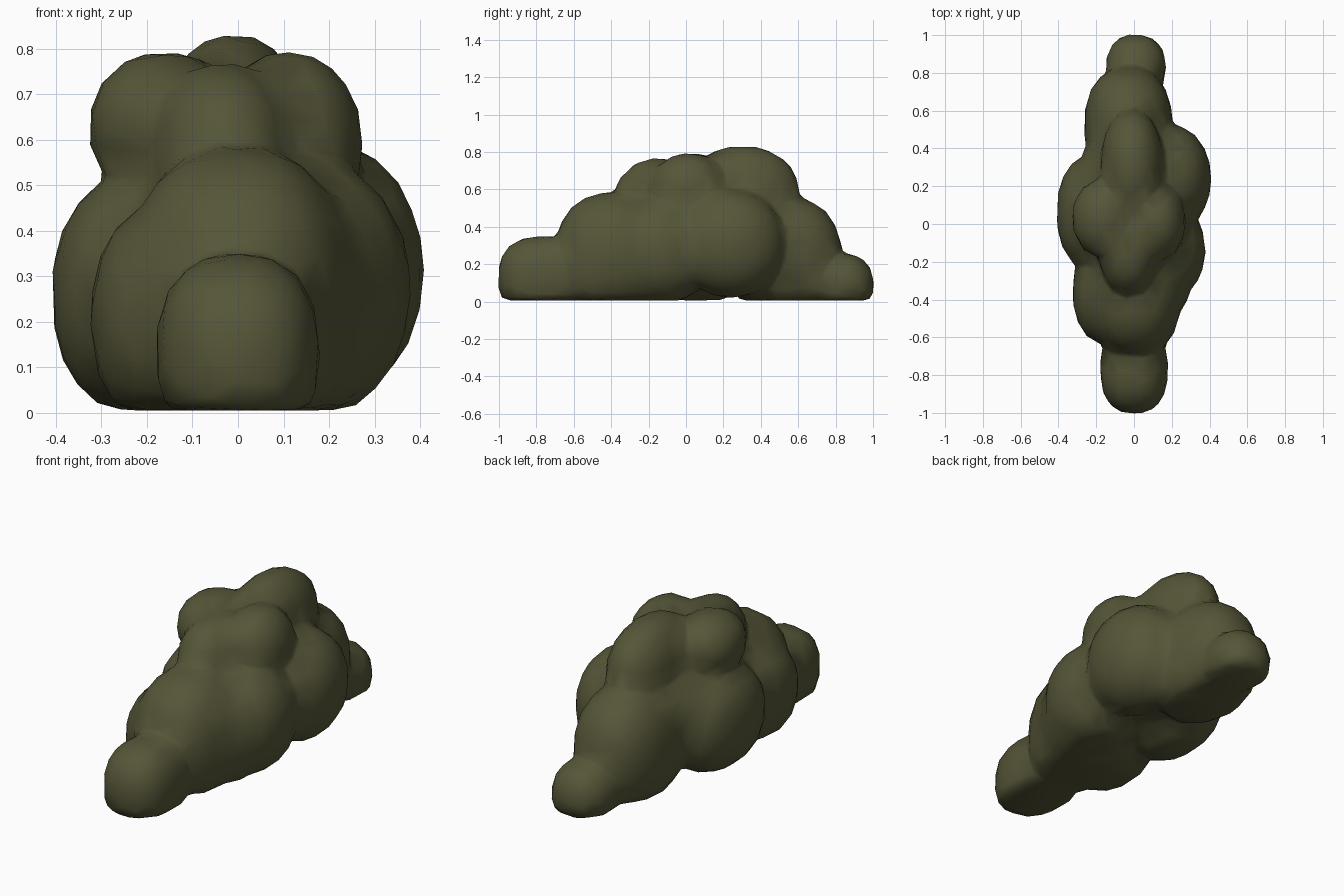
import bpy, bmesh
from mathutils import Vector

cube = bpy.data.objects.get("Cube")
if cube:
    bpy.data.objects.remove(cube, do_unlink=True)

# Single dark olive foliage colour
leaf = bpy.data.materials.new("olive_foliage")
leaf.use_nodes = True
colour = (0.092, 0.092, 0.04, 1)
leaf.diffuse_color = colour
shader = leaf.node_tree.nodes["Principled BSDF"]
shader.inputs["Base Color"].default_value = colour
shader.inputs["Roughness"].default_value = 0.9

# Leaf clumps: centre, radii, boxiness
CLUMPS = [
    ((0, -.77, .13), (.18, .235, .22), 2.5),      # front tip
    ((.0, -.38, .24), (.25, .32, .345), 2.4),     # front mound
    ((-.16, -.36, .21), (.165, .27, .25), 2.2),   # front mound, right bulge
    ((.10, -.27, .24), (.21, .25, .29), 2.2),     # front mound, left bulge
    ((.13, -.14, .27), (.25, .27, .29), 2.2),     # left front side
    ((.18, .24, .31), (.23, .29, .29), 2.1),      # left back side
    ((-.20, .06, .26), (.21, .31, .27), 2.3),     # right side
    ((-.03, .52, .24), (.235, .315, .325), 2.3),  # back mound
    ((.01, .83, .09), (.16, .175, .17), 2.3),     # back tip
    ((-.02, .12, .34), (.28, .46, .27), 2.4),     # core
    ((-.01, .30, .58), (.17, .31, .255), 2.1),    # back crown
    ((.11, .01, .59), (.165, .21, .205), 2.1),    # left crown
    ((-.16, .03, .63), (.17, .21, .165), 2.1),    # right crown
    ((-.03, -.14, .56), (.16, .24, .21), 2.1),    # front crown
]


def add_clump(bm, centre, radii, power):
    """Rounded-box blob with its underside flattened on the ground."""
    verts = bmesh.ops.create_icosphere(bm, subdivisions=3, radius=1)["verts"]
    for v in verts:
        d = v.co.normalized()
        d /= sum(abs(c) ** power for c in d) ** (1 / power)
        v.co = Vector(centre) + Vector(r * c for r, c in zip(radii, d))
        v.co.z = max(v.co.z, 0.005)


bm = bmesh.new()
for clump in CLUMPS:
    add_clump(bm, *clump)
mesh = bpy.data.meshes.new("bush")
bm.to_mesh(mesh)
bm.free()
mesh.materials.append(leaf)
bush = bpy.data.objects.new("bush", mesh)
bpy.context.collection.objects.link(bush)

# Fuse the clumps, soften the creases, then reduce to broad facets
fuse = bush.modifiers.new("fuse", 'REMESH')
fuse.mode = 'VOXEL'
fuse.voxel_size = 0.02
soften = bush.modifiers.new("soften", 'SMOOTH')
soften.factor = 0.5
soften.iterations = 8
reduce = bush.modifiers.new("reduce", 'DECIMATE')
reduce.ratio = 0.05

# Bake the modifiers into the mesh
bpy.context.view_layer.update()
graph = bpy.context.evaluated_depsgraph_get()
baked = bpy.data.meshes.new_from_object(bush.evaluated_get(graph))
bush.modifiers.clear()
bush.data = baked
baked.materials.clear()
baked.materials.append(leaf)

bpy.ops.object.select_all(action='DESELECT')
bush.select_set(True)
bpy.context.view_layer.objects.active = bush
bpy.ops.object.shade_smooth_by_angle(angle=1.2)
